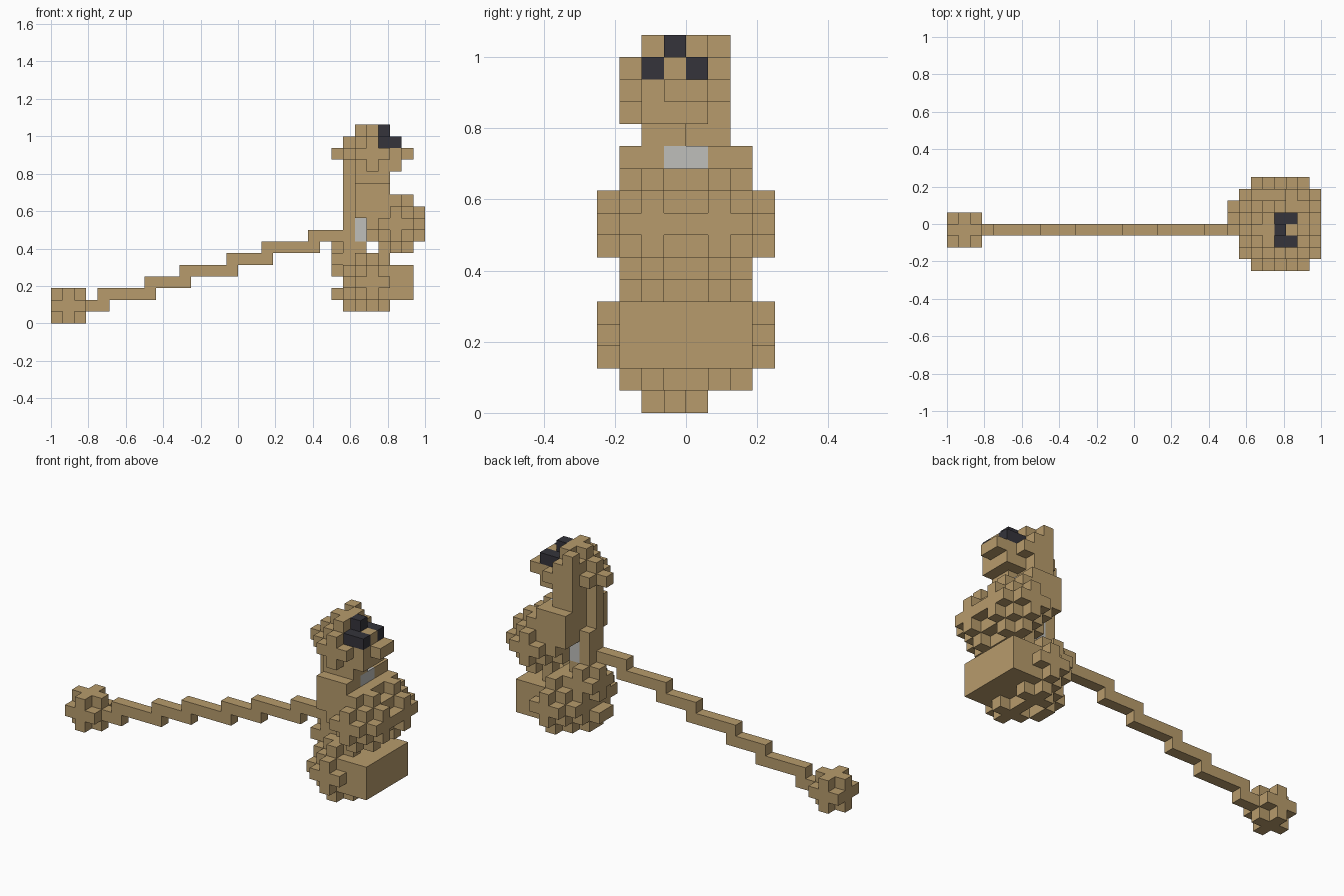
import bpy, bmesh
from mathutils import Vector
from itertools import product

if "Cube" in bpy.data.objects:
    bpy.data.objects.remove(bpy.data.objects["Cube"], do_unlink=True)

U = 1 / 16                              # block size
ORIGIN = Vector((-1.0, -0.25, 0.0))     # corner of block (0, 0, 0)


def material(name, rgb):
    m = bpy.data.materials.new(name)
    m.use_nodes = True
    m.diffuse_color = (*rgb, 1)
    m.node_tree.nodes["Principled BSDF"].inputs["Base Color"].default_value = (*rgb, 1)
    return m


tan = material("tan", (0.475, 0.33, 0.15))
dark = material("dark charcoal", (0.035, 0.034, 0.044))
grey = material("light grey", (0.52, 0.52, 0.50))


def box(x0, x1, y0, y1, z0, z1):
    """Block cells of an inclusive range."""
    return set(product(range(x0, x1 + 1), range(y0, y1 + 1), range(z0, z1 + 1)))


def ball(centre, reach, limit):
    """Block cells of a rounded ball."""
    r = range(-reach, reach + 1)
    return {tuple(c + d for c, d in zip(centre, o))
            for o in product(r, r, r) if sum(d * d for d in o) <= limit}


def big_ball(x, y, z):
    return ball((x, y, z), 2, 5)


def small_ball(x, y, z):
    return ball((x, y, z), 1, 2)


parts, taken = [], set()


def add(name, cells, mat):
    """Claim the cells that no earlier part holds."""
    cells = cells - taken
    taken.update(cells)
    parts.append((name, cells, mat))


# Glasses: two lenses and a raised bridge
add("lens_right", box(28, 29, 2, 2, 15, 15), dark)
add("lens_left", box(28, 29, 4, 4, 15, 15), dark)
add("glasses_bridge", box(28, 28, 3, 3, 16, 16), dark)

# Grey inner body, showing at the collar and the sides
add("inner_body", box(26, 26, 3, 4, 7, 8) | box(27, 27, 3, 4, 8, 10)
    | box(28, 28, 3, 4, 11, 11), grey)

# Head with muzzle, rear knob and side crest
add("head", big_ball(27, 3, 14), tan)
add("muzzle", box(29, 29, 2, 4, 13, 14) | box(30, 30, 3, 4, 14, 14), tan)
add("head_knob", box(24, 24, 3, 3, 14, 14), tan)
add("side_crest", box(26, 26, 5, 5, 12, 16), tan)

# Neck, spine and shoulders
add("neck", box(26, 27, 2, 5, 12, 12) | box(28, 28, 2, 3, 12, 12)
    | box(26, 27, 3, 4, 9, 11), tan)
add("spine", box(25, 25, 3, 3, 4, 12) | box(25, 25, 4, 4, 4, 9)
    | box(26, 26, 3, 4, 5, 6), tan)
for side, y0 in (("right", 1), ("left", 5)):
    add("shoulder_" + side, box(26, 28, y0, y0 + 1, 10, 11)
        | box(26, 27, y0, y0 + 1, 9, 9), tan)

# Paired chest and hip balls
for side, y in (("right", 2), ("left", 5)):
    add("chest_" + side, big_ball(29, y, 8), tan)
    add("hip_" + side, big_ball(27, y, 3), tan)

# Block in front of the hips, and the rump
add("foot_block", box(27, 30, 1, 6, 2, 4), tan)
add("rump", small_ball(25, 4, 5) | box(24, 24, 3, 4, 2, 2)
    | box(25, 25, 3, 4, 1, 2), tan)

# Stepped tail with a ball at its tip: (first block, last block) per level
steps = [(3, 4), (4, 8), (8, 11), (11, 15), (15, 18), (18, 22), (22, 24)]
tail = set()
for level, (first, last) in enumerate(steps, 1):
    tail |= box(first, last, 3, 3, level, level)
add("tail", tail, tan)
add("tail_tip", small_ball(1, 3, 1), tan)

# Build each part from the outer faces of its cells
for name, cells, mat in parts:
    bm = bmesh.new()
    for cell in sorted(cells):
        for axis, sign in product(range(3), (-1, 1)):
            step = [0, 0, 0]
            step[axis] = sign
            if tuple(c + d for c, d in zip(cell, step)) in taken:
                continue
            n = Vector(step)
            a = Vector([1 if i == (axis + 1) % 3 else 0 for i in range(3)])
            b = n.cross(a)
            mid = Vector(cell) + Vector((0.5, 0.5, 0.5)) + n * 0.5
            quad = [mid + (a * s + b * t) * 0.5
                    for s, t in ((-1, -1), (1, -1), (1, 1), (-1, 1))]
            bm.faces.new([bm.verts.new(ORIGIN + v * U) for v in quad])
    if not bm.faces:
        bm.free()
        continue
    bmesh.ops.remove_doubles(bm, verts=bm.verts[:], dist=0.001)
    mesh = bpy.data.meshes.new(name)
    bm.to_mesh(mesh)
    bm.free()
    mesh.materials.append(mat)
    bpy.context.collection.objects.link(bpy.data.objects.new(name, mesh))
